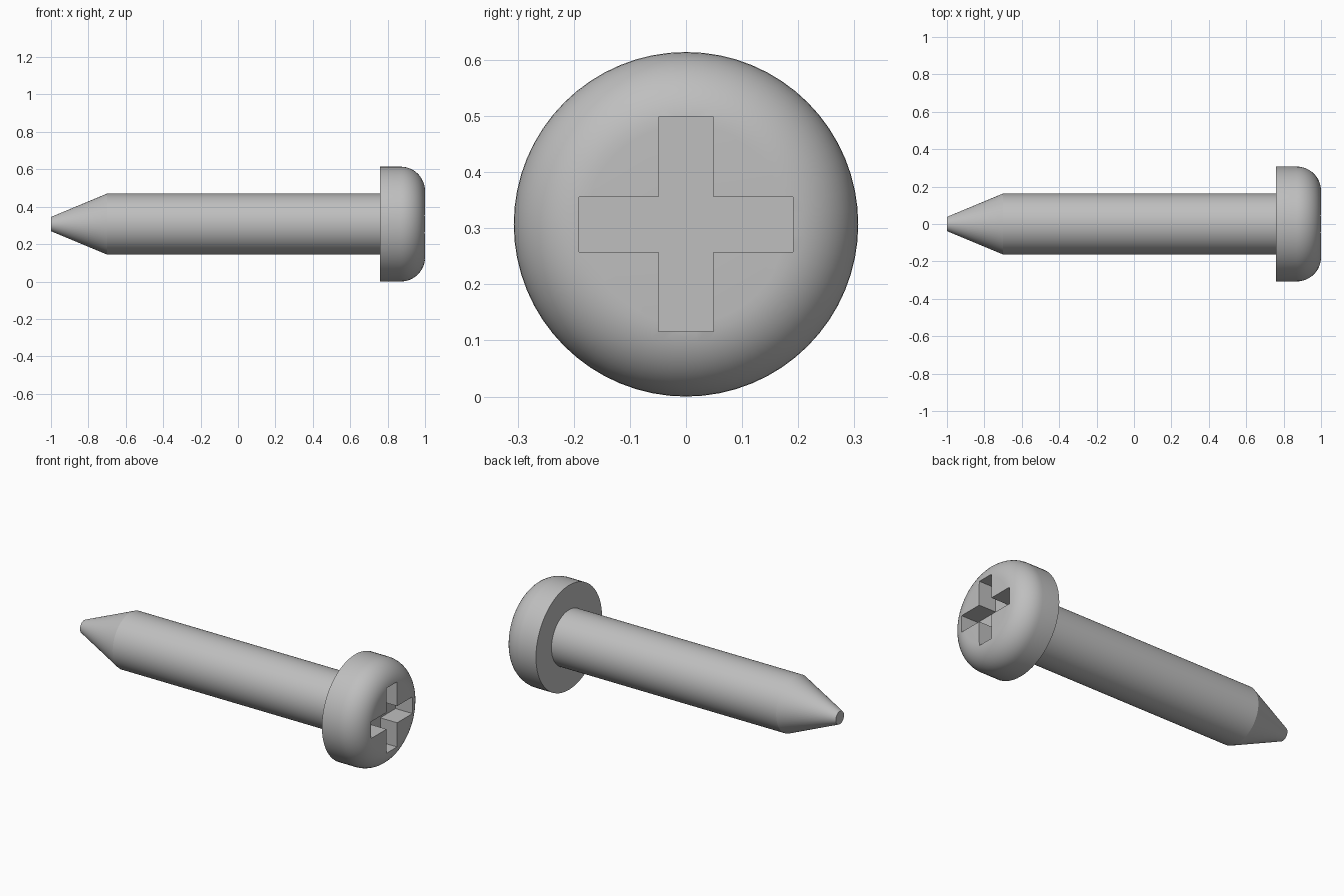
import bpy, bmesh, math
from mathutils import Vector

cube = bpy.data.objects.get("Cube")
if cube:
    bpy.data.objects.remove(cube, do_unlink=True)

HEAD_R = 0.307
SHAFT_R = 0.163
TIP_R = 0.038
FILLET = 0.13
AXIS_Z = HEAD_R          # height of the screw's axis
SEGMENTS = 64

steel = bpy.data.materials.new("grey_steel")
steel.use_nodes = True
GREY = (0.52, 0.52, 0.52, 1)
steel.diffuse_color = GREY
steel.node_tree.nodes["Principled BSDF"].inputs["Base Color"].default_value = GREY


def finish(name, bm):
    """Turn a bmesh into a named object lying on the screw's axis."""
    bmesh.ops.recalc_face_normals(bm, faces=bm.faces)
    mesh = bpy.data.meshes.new(name)
    bm.to_mesh(mesh)
    bm.free()
    mesh.materials.append(steel)
    obj = bpy.data.objects.new(name, mesh)
    obj.location.z = AXIS_Z
    bpy.context.collection.objects.link(obj)
    return obj


def lathe(name, profile):
    """Revolve (x, radius) points about the x axis and cap both ends."""
    bm = bmesh.new()
    verts = [bm.verts.new((x, 0, r)) for x, r in profile]
    edges = [bm.edges.new(pair) for pair in zip(verts, verts[1:])]
    bmesh.ops.spin(bm, geom=verts + edges, cent=(0, 0, 0), axis=(1, 0, 0),
                   angle=math.tau, steps=SEGMENTS)
    bmesh.ops.remove_doubles(bm, verts=bm.verts, dist=1e-5)
    bmesh.ops.holes_fill(bm, edges=[e for e in bm.edges if e.is_boundary])
    return finish(name, bm)


def smooth(obj):
    bpy.ops.object.select_all(action="DESELECT")
    obj.select_set(True)
    bpy.context.view_layer.objects.active = obj
    bpy.ops.object.shade_smooth_by_angle(angle=math.radians(20))


# Shaft with a blunt conical tip
shaft = lathe("shaft", [(-1, TIP_R), (-0.7, SHAFT_R), (0.77, SHAFT_R)])

# Pan head with a rounded outer rim
arc = [math.radians(90 * i / 12) for i in range(13)]
head = lathe("head", [(0.76, HEAD_R)] + [
    (1 - FILLET + FILLET * math.sin(a), HEAD_R - FILLET + FILLET * math.cos(a))
    for a in arc])

# Cross-shaped drive recess
ARM, HALF, FLOOR = 0.191, 0.049, 0.89
bm = bmesh.new()
outline = []
for quarter in range(4):
    c, s = [(1, 0), (0, 1), (-1, 0), (0, -1)][quarter]
    for u, v in ((ARM, -HALF), (ARM, HALF), (HALF, HALF)):
        outline.append(bm.verts.new((FLOOR, u * c - v * s, u * s + v * c)))
floor = bm.faces.new(outline)
wall = bmesh.ops.extrude_face_region(bm, geom=[floor])
bmesh.ops.translate(bm, vec=Vector((0.2, 0, 0)),
                    verts=[g for g in wall["geom"] if isinstance(g, bmesh.types.BMVert)])
cutter = finish("recess_cutter", bm)
cutter.hide_render = True

cut = head.modifiers.new("recess", "BOOLEAN")
cut.operation = "DIFFERENCE"
cut.solver = "EXACT"
cut.object = cutter
bpy.context.view_layer.objects.active = head
bpy.ops.object.modifier_apply(modifier=cut.name)
bpy.data.objects.remove(cutter, do_unlink=True)

for part in (shaft, head):
    smooth(part)
